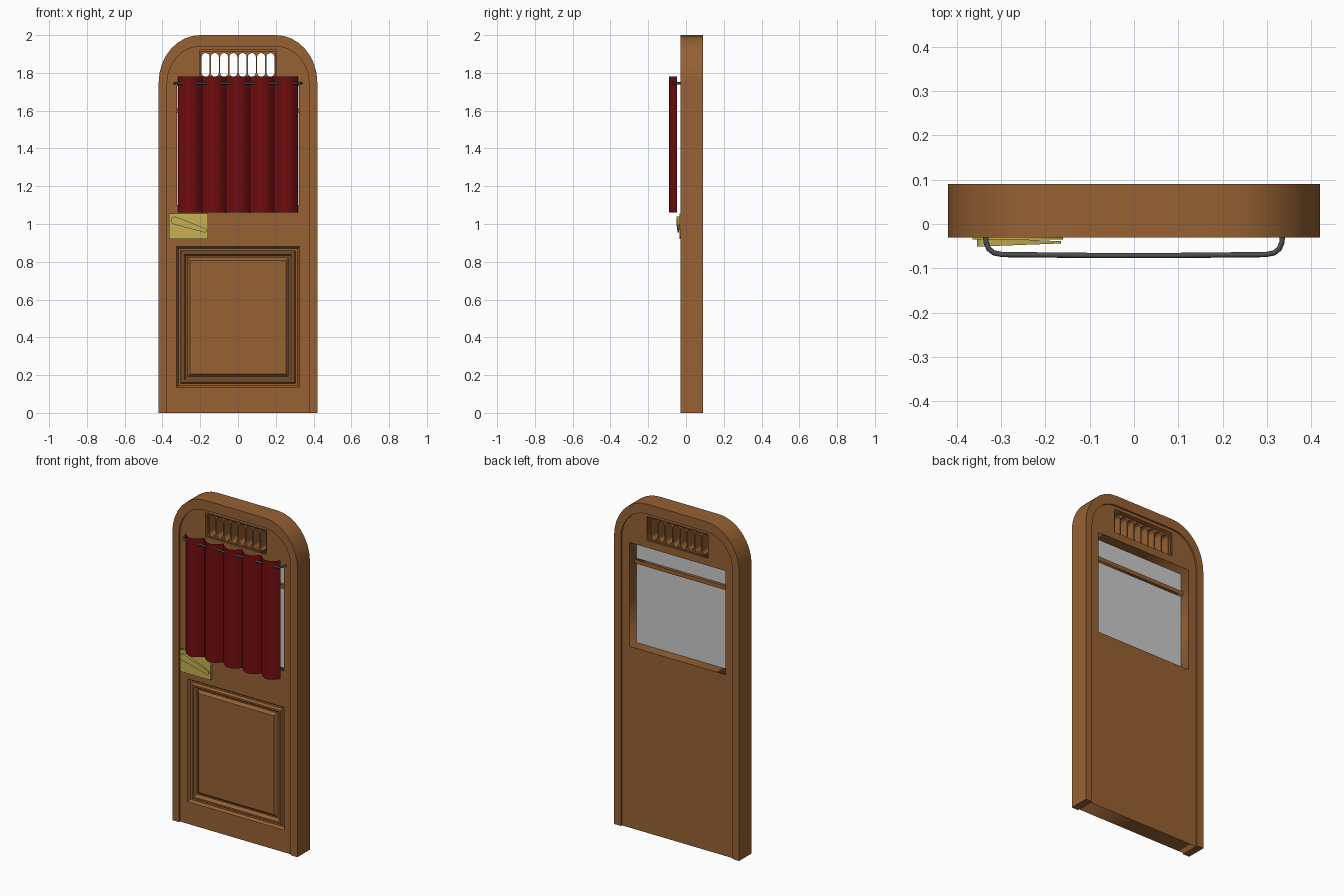
import bpy, bmesh, math
from mathutils import Vector

if "Cube" in bpy.data.objects:
    bpy.data.objects.remove(bpy.data.objects["Cube"])


def mat(name, rgb):
    m = bpy.data.materials.new(name)
    m.diffuse_color = (*rgb, 1)
    m.use_nodes = True
    m.node_tree.nodes["Principled BSDF"].inputs["Base Color"].default_value = m.diffuse_color
    return m


WOOD = mat("brown wood", (0.305, 0.12, 0.034))
CLOTH = mat("dark red cloth", (0.17, 0.004, 0.005))
BRASS = mat("brass", (0.57, 0.44, 0.085))
IRON = mat("dark grey iron", (0.075, 0.075, 0.075))
GLASS = mat("pale glass", (0.6, 0.6, 0.6))


def add(name, mesh, material, smooth=None):
    mesh.materials.clear()
    mesh.materials.append(material)
    if smooth:
        mesh.shade_smooth()
        mesh.set_sharp_from_angle(angle=math.radians(smooth))
    ob = bpy.data.objects.new(name, mesh)
    bpy.context.collection.objects.link(ob)
    return ob


def from_bm(name, bm, material, smooth=None, solid=True):
    if solid:
        bmesh.ops.recalc_face_normals(bm, faces=bm.faces)
    me = bpy.data.meshes.new(name)
    bm.to_mesh(me)
    bm.free()
    return add(name, me, material, smooth)


def curve_mesh(cu):
    ob = bpy.data.objects.new("temp_curve", cu)
    bpy.context.collection.objects.link(ob)
    dg = bpy.context.evaluated_depsgraph_get()
    me = bpy.data.meshes.new_from_object(ob.evaluated_get(dg))
    bpy.data.objects.remove(ob)
    bm = bmesh.new()
    bm.from_mesh(me)
    bmesh.ops.remove_doubles(bm, verts=bm.verts, dist=1e-5)
    return bm


def spline(cu, pts, closed):
    s = cu.splines.new('POLY')
    s.points.add(len(pts) - 1)
    for p, q in zip(s.points, pts):
        p.co = (*q, 1) if len(q) == 3 else (*q, 0, 1)
    s.use_cyclic_u = closed


def board(name, loops, y0, y1, material, smooth=None):
    """Flat board in the x-z plane; the first loop is the outline, the rest are holes."""
    cu = bpy.data.curves.new(name, 'CURVE')
    cu.dimensions = '2D'
    cu.fill_mode = 'BOTH'
    cu.extrude = (y1 - y0) / 2
    for lp in loops:
        spline(cu, lp, True)
    bm = curve_mesh(cu)
    for v in bm.verts:
        x, y, z = v.co
        v.co = (x, (y0 + y1) / 2 - z, y)
    return from_bm(name, bm, material, smooth)


def rect(x0, x1, z0, z1):
    return [(x0, z0), (x1, z0), (x1, z1), (x0, z1)]


def box(name, x0, x1, y0, y1, z0, z1, material):
    return board(name, [rect(x0, x1, z0, z1)], y0, y1, material)


def arch(w, top, n=8):
    """Door outline from bottom left over the rounded top to bottom right."""
    left = [(-w, 0)]
    for i in range(n + 1):
        a = math.pi / 2 * i / n
        left.append((-0.2 - (w - 0.2) * math.cos(a), 1.75 + (top - 1.75) * math.sin(a)))
    return left + [(-x, z) for x, z in reversed(left)]


def slot(cx, z0, z1, r, n=8):
    """Upright slot with round ends."""
    up = [(cx + r * math.cos(math.pi * i / n), z1 - r + r * math.sin(math.pi * i / n)) for i in range(n + 1)]
    dn = [(cx - r * math.cos(math.pi * i / n), z0 + r - r * math.sin(math.pi * i / n)) for i in range(n + 1)]
    return up + dn


# Frame and door leaf with window, vent and panel openings
inner = arch(0.375, 1.94)
board("door_frame", [arch(0.42, 2.0) + inner[::-1]], -0.03, 0.09, WOOD, 30)
window = rect(-0.322, 0.322, 1.1, 1.73)
vent = rect(-0.205, 0.205, 1.775, 1.92)
PX, PZ0, PZ1 = 0.325, 0.135, 0.88
board("door_leaf", [inner, window, vent, rect(-PX, PX, PZ0, PZ1)], -0.02, 0.08, WOOD)

# Vent grille with a row of rounded slots, and thin trim around it
slots = [slot((i - 3.5) * 0.049, 1.78, 1.905, 0.021) for i in range(8)]
board("vent_grille", [vent] + slots, 0.0, 0.06, WOOD)
board("vent_trim", [vent, rect(-0.197, 0.197, 1.781, 1.912)], -0.012, 0.072, WOOD)

# Lower panel: nested mouldings around a raised field
bm = bmesh.new()
profile = [(0, 0.08), (0, -0.02), (0.01, -0.005), (0.02, -0.005), (0.028, -0.018),
           (0.038, -0.018), (0.05, 0.0), (0.058, 0.0), (0.072, -0.016)]
rings = [[bm.verts.new((x, y, z)) for x, z in rect(-PX + d, PX - d, PZ0 + d, PZ1 - d)]
         for d, y in profile]
for a, b in zip(rings, rings[1:]):
    for i in range(4):
        j = (i + 1) % 4
        bm.faces.new((a[i], a[j], b[j], b[i]))
bm.faces.new(rings[0])
bm.faces.new(rings[-1])
from_bm("lower_panel", bm, WOOD)

# Window glass and crossbar
box("window_glass", -0.322, 0.322, 0.012, 0.017, 1.1, 1.73, GLASS)
box("window_crossbar", -0.322, 0.322, -0.005, 0.035, 1.588, 1.612, WOOD)

# Curtain: thin sheet with five rounded folds
bm = bmesh.new()
FOLDS, SEG = 5, 10
cols = []
for i in range(FOLDS * SEG + 1):
    t = i / SEG
    x = -0.318 + 0.636 * t / FOLDS
    y = -0.047 - 0.043 * abs(math.sin(math.pi * t)) ** 0.9
    cols.append([bm.verts.new((x, y, z)) for z in (1.06, 1.78)])
for a, b in zip(cols, cols[1:]):
    bm.faces.new((a[0], b[0], b[1], a[1]))
from_bm("curtain", bm, CLOTH, 40, solid=False)

# Curtain rod bent back into the door at both ends
cu = bpy.data.curves.new("rod", 'CURVE')
cu.dimensions = '3D'
cu.bevel_depth = 0.006
cu.bevel_resolution = 2
cu.use_fill_caps = True
end = [(-0.336, -0.018), (-0.334, -0.042), (-0.328, -0.056), (-0.317, -0.065), (-0.298, -0.069), (-0.1, -0.071)]
path = [(x, y, 1.745) for x, y in end]
spline(cu, path + [(-x, y, z) for x, y, z in reversed(path)], False)
from_bm("curtain_rod", curve_mesh(cu), IRON, 50)

# Latch plate and tapered lever handle
box("latch_plate", -0.365, -0.16, -0.035, -0.02, 0.92, 1.055, BRASS)
A, B = Vector((-0.334, 1.018)), Vector((-0.176, 0.966))
ang = math.atan2(B.y - A.y, B.x - A.x)
outline = []
for c, r, s in ((A, 0.021, math.pi / 2), (B, 0.011, -math.pi / 2)):
    for i in range(9):
        a = ang + s + math.pi * i / 8
        outline.append((c.x + r * math.cos(a), c.y + r * math.sin(a)))
bm = bmesh.new()
front, back = [], []
for x, z in outline:
    t = (x + 0.355) / 0.19
    front.append(bm.verts.new((x, -0.051 + 0.007 * t, z)))
    back.append(bm.verts.new((x, -0.03 - 0.009 * t, z)))
bm.faces.new(front)
bm.faces.new(back[::-1])
for i in range(len(front)):
    j = (i + 1) % len(front)
    bm.faces.new((front[i], back[i], back[j], front[j]))
from_bm("latch_lever", bm, BRASS, 30)
# Lever pivot joining the handle to its plate
bm = bmesh.new()
bmesh.ops.create_cone(bm, cap_ends=True, segments=16, radius1=0.014, radius2=0.014, depth=0.018)
for v in bm.verts:
    x, y, z = v.co
    v.co = (A.x + x, -0.036 - z, A.y + y)
from_bm("lever_pivot", bm, BRASS, 40)
